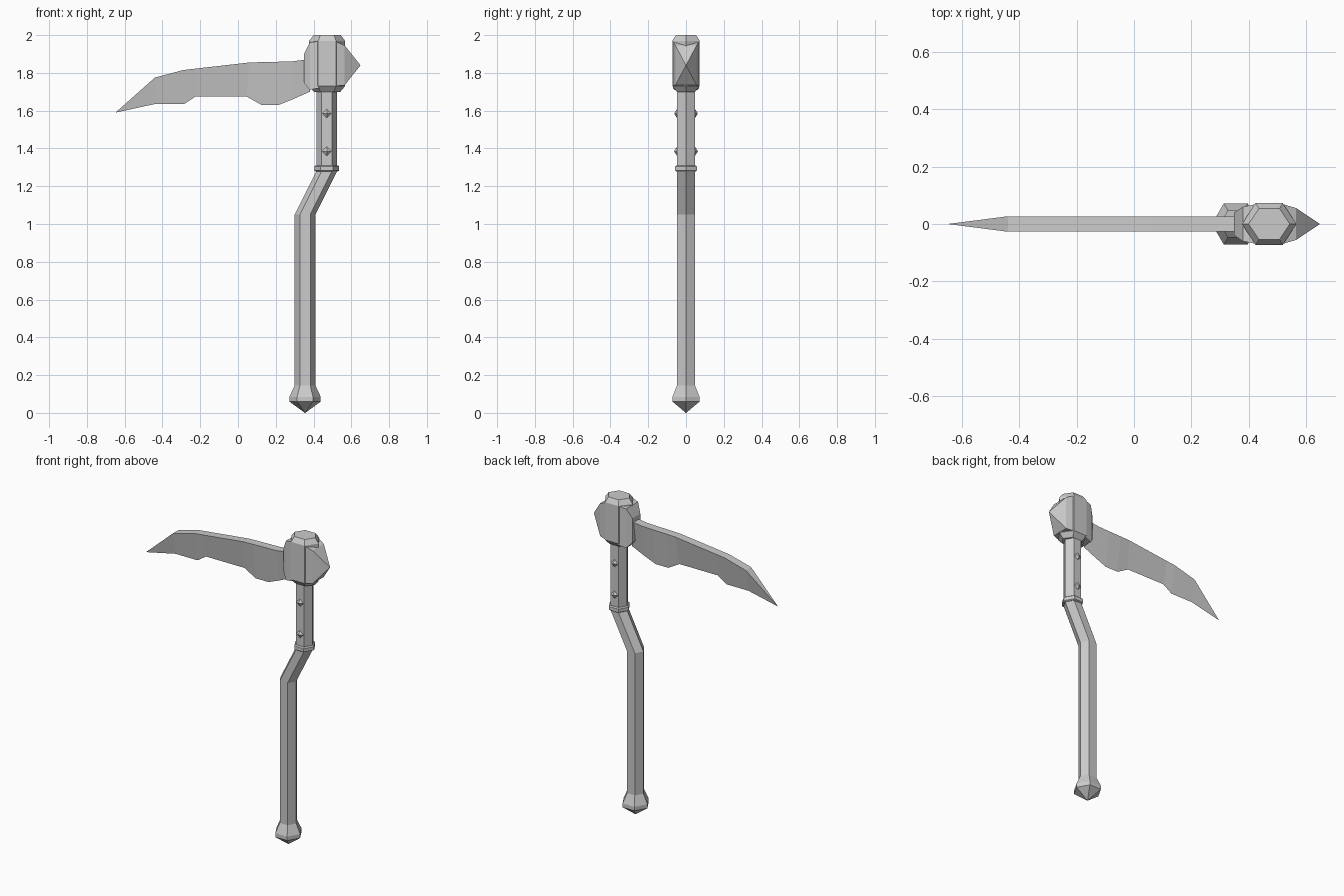
import bpy
import math

if "Cube" in bpy.data.objects:
    bpy.data.objects.remove(bpy.data.objects["Cube"])

grey = bpy.data.materials.new("plain grey")
grey.use_nodes = True
grey.diffuse_color = (0.6, 0.6, 0.6, 1)
grey.node_tree.nodes["Principled BSDF"].inputs["Base Color"].default_value = (0.6, 0.6, 0.6, 1)


def make(name, verts, faces):
    mesh = bpy.data.meshes.new(name)
    mesh.from_pydata(verts, [], faces)
    mesh.validate()
    mesh.materials.append(grey)
    obj = bpy.data.objects.new(name, mesh)
    bpy.context.collection.objects.link(obj)
    return obj


def loft(name, rings):
    """Join equal rings of points into a closed skin."""
    n = len(rings[0])
    verts = [p for ring in rings for p in ring]
    faces = [(a + i, a + (i + 1) % n, a + n + (i + 1) % n, a + n + i)
             for a in range(0, n * (len(rings) - 1), n) for i in range(n)]
    faces.append(tuple(reversed(range(n))))
    faces.append(tuple(range(len(verts) - n, len(verts))))
    return make(name, verts, faces)


def hexagon(x, z, rx, ry=None):
    """Level six-sided ring with corners pointing along x."""
    ry = ry or rx
    return [(x + rx * math.cos(k * math.pi / 3), ry * math.sin(k * math.pi / 3), z)
            for k in range(6)]


def panel(x, half_y, low, high):
    """Upright rectangle facing +x."""
    return [(x, -half_y, low), (x, half_y, low), (x, half_y, high), (x, -half_y, high)]


LOW_X, HIGH_X, R = 0.355, 0.47, 0.055

# Bent handle
loft("handle", [hexagon(LOW_X, 0.1, R), hexagon(LOW_X, 1.05, R),
                hexagon(HIGH_X, 1.28, R), hexagon(HIGH_X, 1.75, R)])

# Flared pommel ending in a point
loft("pommel", [hexagon(LOW_X, z, r) for z, r in
                ((0, 0.001), (0.06, 0.083), (0.085, 0.083), (0.145, R))])

# Collar above the bend
loft("collar", [hexagon(HIGH_X, z, r) for z, r in
                ((1.278, 0.058), (1.283, 0.066), (1.305, 0.066), (1.311, 0.058))])

# Pyramid studs on the front and back of the handle
for side, label in ((-1, "front"), (1, "back")):
    for z, level in ((1.385, "lower"), (1.585, "upper")):
        s, y = 0.027, side * 0.046
        base = [(HIGH_X - s, y, z), (HIGH_X, y, z - s), (HIGH_X + s, y, z), (HIGH_X, y, z + s)]
        faces = [(0, 1, 4), (1, 2, 4), (2, 3, 4), (3, 0, 4), (3, 2, 1, 0)]
        if side > 0:
            faces = [f[::-1] for f in faces]
        make(f"{label}_{level}_stud", base + [(HIGH_X, side * 0.063, z)], faces)

# Faceted head block
loft("head", [hexagon(0.472, z, rx, ry) for z, rx, ry in
              ((1.70, 0.07, 0.055), (1.73, 0.095, 0.084),
               (1.97, 0.095, 0.084), (2.0, 0.072, 0.062))])

# Blade socket and rear spike
loft("blade_socket", [panel(0.35, 0.04, 1.745, 1.9), panel(0.38, 0.06, 1.71, 1.96),
                      panel(0.43, 0.07, 1.72, 1.97)])
loft("rear_spike", [panel(0.51, 0.072, 1.73, 1.97), panel(0.565, 0.056, 1.735, 1.945),
                    panel(0.648, 0.001, 1.839, 1.841)])

# Blade: flat spine above, sharp edge below (spine x, z, edge x, z)
sections = [(-0.44, 1.775, -0.44, 1.635), (-0.29, 1.815, -0.285, 1.635),
            (-0.23, 1.822, -0.225, 1.675), (0.06, 1.855, 0.045, 1.675),
            (0.125, 1.857, 0.125, 1.63), (0.215, 1.859, 0.215, 1.63),
            (0.29, 1.861, 0.29, 1.66), (0.39, 1.875, 0.38, 1.70)]
blade = [[(-0.648, 0, 1.59)] * 3]
for sx, sz, ex, ez in sections:
    blade.append([(ex, 0, ez), (sx, 0.027, sz), (sx, -0.027, sz)])
blade[0] = [(-0.648, 0, 1.59), (-0.647, 0.0005, 1.591), (-0.647, -0.0005, 1.591)]
loft("blade", blade)
